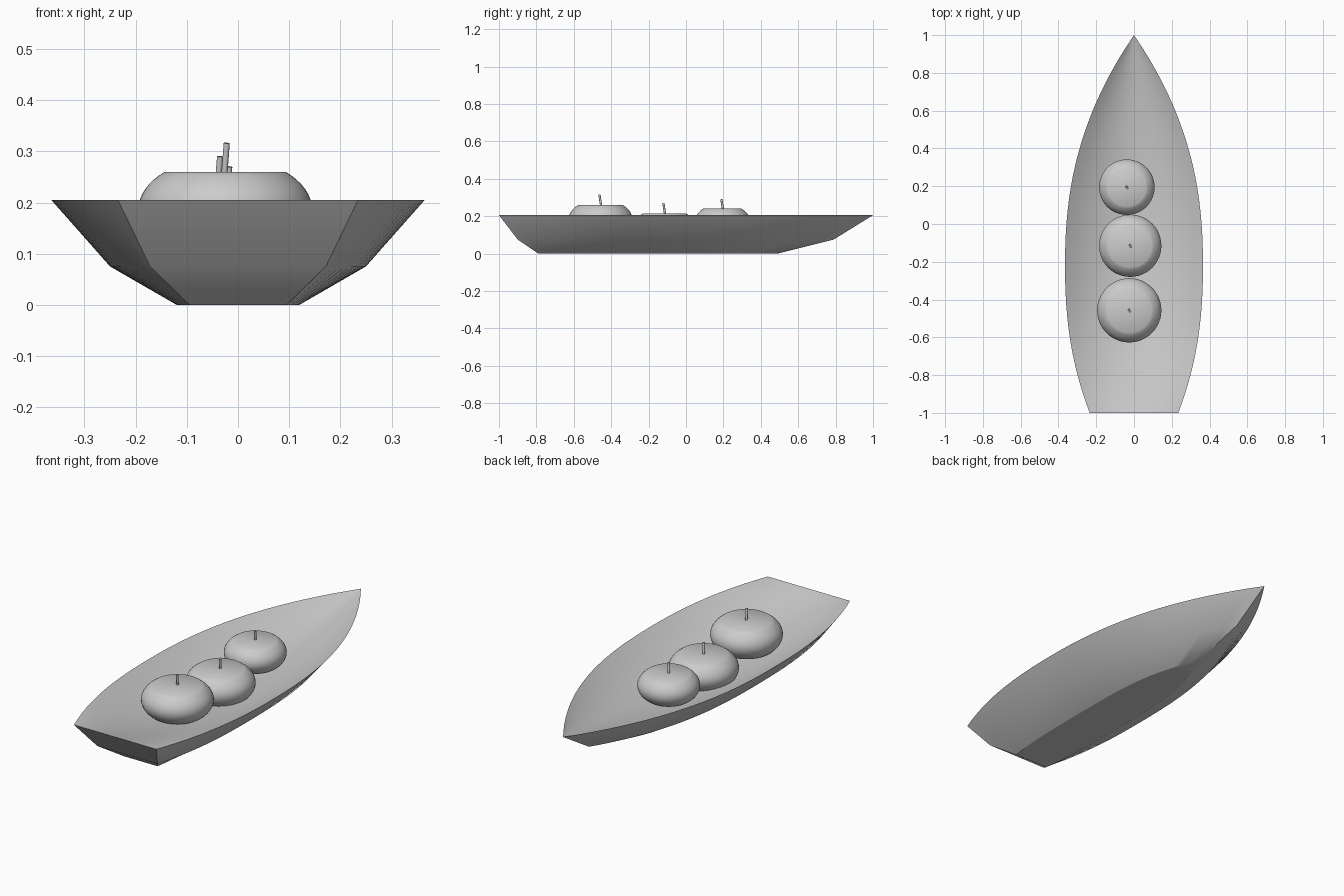
import bpy, bmesh, math
from mathutils import Vector

cube = bpy.data.objects.get("Cube")
if cube:
    bpy.data.objects.remove(cube)


def material(name, rgb):
    mat = bpy.data.materials.new(name)
    mat.use_nodes = True
    color = (*rgb, 1)
    mat.diffuse_color = color
    mat.node_tree.nodes["Principled BSDF"].inputs["Base Color"].default_value = color
    return mat


grey = material("plain_grey", (0.6, 0.6, 0.6))


def finish(bm, name, angle):
    bmesh.ops.recalc_face_normals(bm, faces=bm.faces)
    mesh = bpy.data.meshes.new(name)
    bm.to_mesh(mesh)
    bm.free()
    mesh.materials.append(grey)
    obj = bpy.data.objects.new(name, mesh)
    bpy.context.collection.objects.link(obj)
    bpy.ops.object.select_all(action="DESELECT")
    obj.select_set(True)
    bpy.context.view_layer.objects.active = obj
    bpy.ops.object.shade_smooth_by_angle(angle=math.radians(angle))
    return obj


# Hull levels: height, stern y, bow y, half width, fullness of the plan curve
LEVELS = [(0.205, -1.0, 1.0, 0.365, 2.3),
          (0.075, -0.90, 0.79, 0.25, 2.6),
          (0.0, -0.79, 0.49, 0.12, 3.5)]
STEPS = 32
COLUMNS = 16
DISH_DEPTH = 0.13


def outline(bm, level):
    """Loop of vertices from the port stern corner, round the bow, to starboard."""
    z, stern, bow, half, power = level
    port, starboard = [], []
    for i in range(STEPS):
        t = i / STEPS
        y = stern + (bow - stern) * t
        w = half * (1 - (abs(t - 0.39) / 0.61) ** power)
        port.append(bm.verts.new((w, y, z)))
        starboard.append(bm.verts.new((-w, y, z)))
    return port + [bm.verts.new((0, bow, z))] + starboard[::-1]


def bridge(bm, a, b):
    n = len(a)
    for i in range(n):
        j = (i + 1) % n
        bm.faces.new((a[i], a[j], b[j], b[i]))


# Hull skin with a flat bottom
bm = bmesh.new()
loops = [outline(bm, level) for level in LEVELS]
for a, b in zip(loops, loops[1:]):
    bridge(bm, a, b)
bottom = loops[-1]
for i in range(STEPS):
    quad = (bottom[i], bottom[i + 1], bottom[-2 - i], bottom[-1 - i])
    bm.faces.new(list(dict.fromkeys(quad)))

# Shallow dished inside, rising to the gunwale on every side
rim = loops[0]
rows = []
for i in range(STEPS):
    left, right = rim[i], rim[-1 - i]
    y = left.co.y
    along = (y + 0.1) / (1.1 if y > -0.1 else 0.9)
    row = [left]
    for c in range(1, COLUMNS):
        across = 1 - 2 * c / COLUMNS
        drop = DISH_DEPTH * (1 - along ** 2) * (1 - across ** 2)
        row.append(bm.verts.new((left.co.x * across, y, left.co.z - drop)))
    rows.append(row + [right])
for a, b in zip(rows, rows[1:]):
    for c in range(COLUMNS):
        bm.faces.new((a[c], a[c + 1], b[c + 1], b[c]))
for c in range(COLUMNS):
    bm.faces.new((rows[-1][c], rows[-1][c + 1], rim[STEPS]))
finish(bm, "hull", 28)


def lathe(name, profile, center, segments=48):
    bm = bmesh.new()
    rings = []
    for r, z in profile:
        rings.append([bm.verts.new((center[0] + r * math.cos(a), center[1] + r * math.sin(a), z))
                      for a in (math.tau * k / segments for k in range(segments))])
    for a, b in zip(rings, rings[1:]):
        bridge(bm, a, b)
    bm.faces.new(rings[0])
    bm.faces.new(rings[-1])
    return finish(bm, name, 40)


def stalk(name, base, tip, radius):
    bm = bmesh.new()
    axis = Vector(tip) - Vector(base)
    bmesh.ops.create_cone(bm, cap_ends=True, segments=10, radius1=radius,
                          radius2=radius, depth=axis.length)
    turn = axis.to_track_quat("Z", "Y")
    middle = (Vector(base) + Vector(tip)) / 2
    for v in bm.verts:
        v.co = turn @ v.co + middle
    return finish(bm, name, 40)


# Three flattened spheroids with cut-off ends, each with a short leaning stalk
ROUNDS = [("front", -0.025, -0.457, 0.17, 0.26, 0.316),
          ("middle", -0.02, -0.115, 0.165, 0.215, 0.27),
          ("back", -0.038, 0.195, 0.147, 0.24, 0.29)]
CUT = math.radians(46)
for place, x, y, radius, top, tip in ROUNDS:
    rise = radius * 0.61
    middle = top - rise * math.sin(CUT)
    profile = []
    for k in range(17):
        a = CUT * (k / 8 - 1)
        profile.append((radius * math.cos(a), middle + rise * math.sin(a)))
    lathe(place + "_round_body", profile, (x, y))
    stalk(place + "_stalk", (x - 0.002, y + 0.004, top - 0.01), (x + 0.003, y - 0.006, tip), 0.006)
